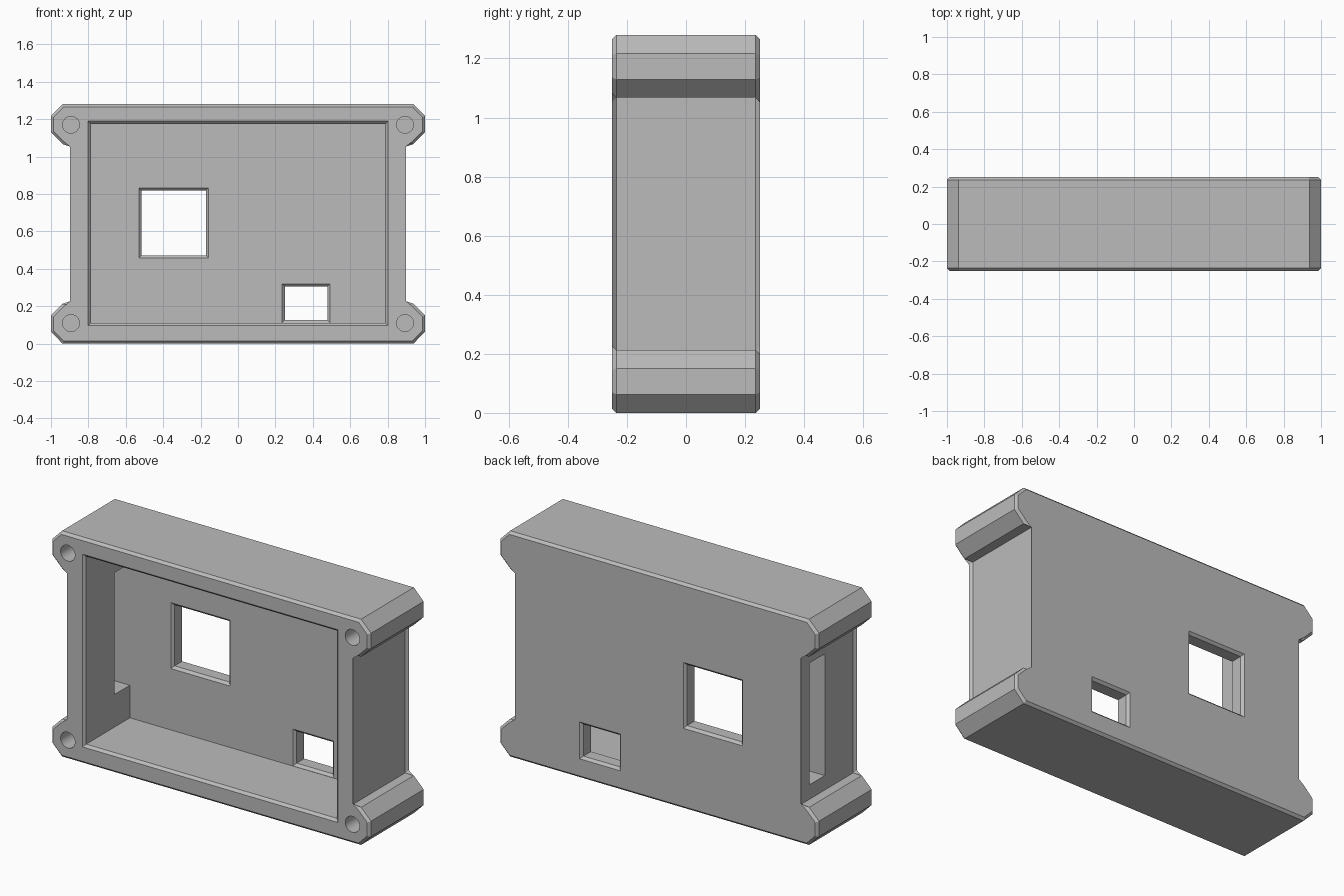
import bpy, bmesh, math

if "Cube" in bpy.data.objects:
    bpy.data.objects.remove(bpy.data.objects["Cube"], do_unlink=True)

HALF_DEPTH = 0.25
HEIGHT = 1.28
MID = HEIGHT / 2
CHAMFER = 0.014
WALL_Y = 0.155          # inner face of the back wall

grey = bpy.data.materials.new("plain grey")
grey.use_nodes = True
grey.diffuse_color = (0.5, 0.5, 0.5, 1)
grey.node_tree.nodes["Principled BSDF"].inputs["Base Color"].default_value = (0.5, 0.5, 0.5, 1)


def make_object(name, bm):
    bmesh.ops.recalc_face_normals(bm, faces=bm.faces)
    mesh = bpy.data.meshes.new(name)
    bm.to_mesh(mesh)
    bm.free()
    mesh.materials.append(grey)
    obj = bpy.data.objects.new(name, mesh)
    bpy.context.collection.objects.link(obj)
    return obj


def loft(bm, rings):
    """Skin a list of closed point rings and cap both ends."""
    loops = [[bm.verts.new(p) for p in ring] for ring in rings]
    for a, b in zip(loops, loops[1:]):
        for i in range(len(a)):
            j = (i + 1) % len(a)
            bm.faces.new((a[i], a[j], b[j], b[i]))
    bm.faces.new(loops[0])
    bm.faces.new(loops[-1])


def rect_cutter(name, x0, x1, z0, z1, stations):
    """Rectangular cutter along y; each station is (y, outward flare)."""
    bm = bmesh.new()
    loft(bm, [[(x0 - o, y, z0 - o), (x1 + o, y, z0 - o),
               (x1 + o, y, z1 + o), (x0 - o, y, z1 + o)] for y, o in stations])
    return make_object(name, bm)


# Case body: outline with four chamfered corner lugs
quarter = [(0.883, 0.427), (0.938, 0.427), (1.0, 0.489), (1.0, 0.577), (0.938, 0.64)]
upper_left = quarter
upper_right = [(-x, z) for x, z in reversed(quarter)]
outline = upper_left + upper_right
outline += [(x, -z) for x, z in reversed(upper_right)]
outline += [(x, -z) for x, z in reversed(upper_left)]
bm = bmesh.new()
loft(bm, [[(x, y, MID + z) for x, z in outline] for y in (-HALF_DEPTH, HALF_DEPTH)])
rims = [e for e in bm.edges if abs(e.verts[0].co.y - e.verts[1].co.y) < 0.001]
bmesh.ops.bevel(bm, geom=rims, offset=CHAMFER, segments=1, affect='EDGES')
case = make_object("case_body", bm)

# Main cavity, open at the front with a chamfered rim
cutters = [rect_cutter("cavity_cutter", -0.787, 0.787, 0.11, 1.175,
                       [(-0.3, CHAMFER), (-HALF_DEPTH, CHAMFER),
                        (-HALF_DEPTH + CHAMFER, 0), (WALL_Y, 0)])]

# Two windows in the back wall, chamfered on both sides
window_stations = [(0.1, CHAMFER), (WALL_Y, CHAMFER), (WALL_Y + CHAMFER, 0),
                   (HALF_DEPTH - CHAMFER, 0), (HALF_DEPTH, CHAMFER), (0.3, CHAMFER)]
for name, box in (("square_window_cutter", (-0.516, -0.172, 0.472, 0.818)),
                  ("small_window_cutter", (0.25, 0.478, 0.125, 0.306))):
    cutters.append(rect_cutter(name, *box, window_stations))

# Upright slot through the right wall
cutters.append(rect_cutter("side_slot_cutter", -0.95, -0.7, 0.295, 0.985,
                           [(0.017, 0), (WALL_Y - 0.001, 0)]))

# Blind screw holes in the front of the lugs
for sx in (-1, 1):
    for sz in (-1, 1):
        bm = bmesh.new()
        rings = [[(sx * 0.893 + 0.045 * math.cos(i * math.tau / 32), y,
                   MID + sz * 0.53 + 0.045 * math.sin(i * math.tau / 32))
                  for i in range(32)] for y in (-0.3, 0.15)]
        loft(bm, rings)
        cutters.append(make_object("screw_hole_cutter", bm))

# Cut everything and discard the cutters
bpy.context.view_layer.objects.active = case
for cutter in cutters:
    cutter.hide_render = True
    mod = case.modifiers.new(cutter.name, 'BOOLEAN')
    mod.operation = 'DIFFERENCE'
    mod.solver = 'EXACT'
    mod.object = cutter
    bpy.ops.object.modifier_apply(modifier=mod.name)
    bpy.data.objects.remove(cutter, do_unlink=True)

# Smooth round holes, crisp edges elsewhere
bpy.ops.object.select_all(action='DESELECT')
case.select_set(True)
bpy.ops.object.shade_smooth_by_angle(angle=math.radians(25))
